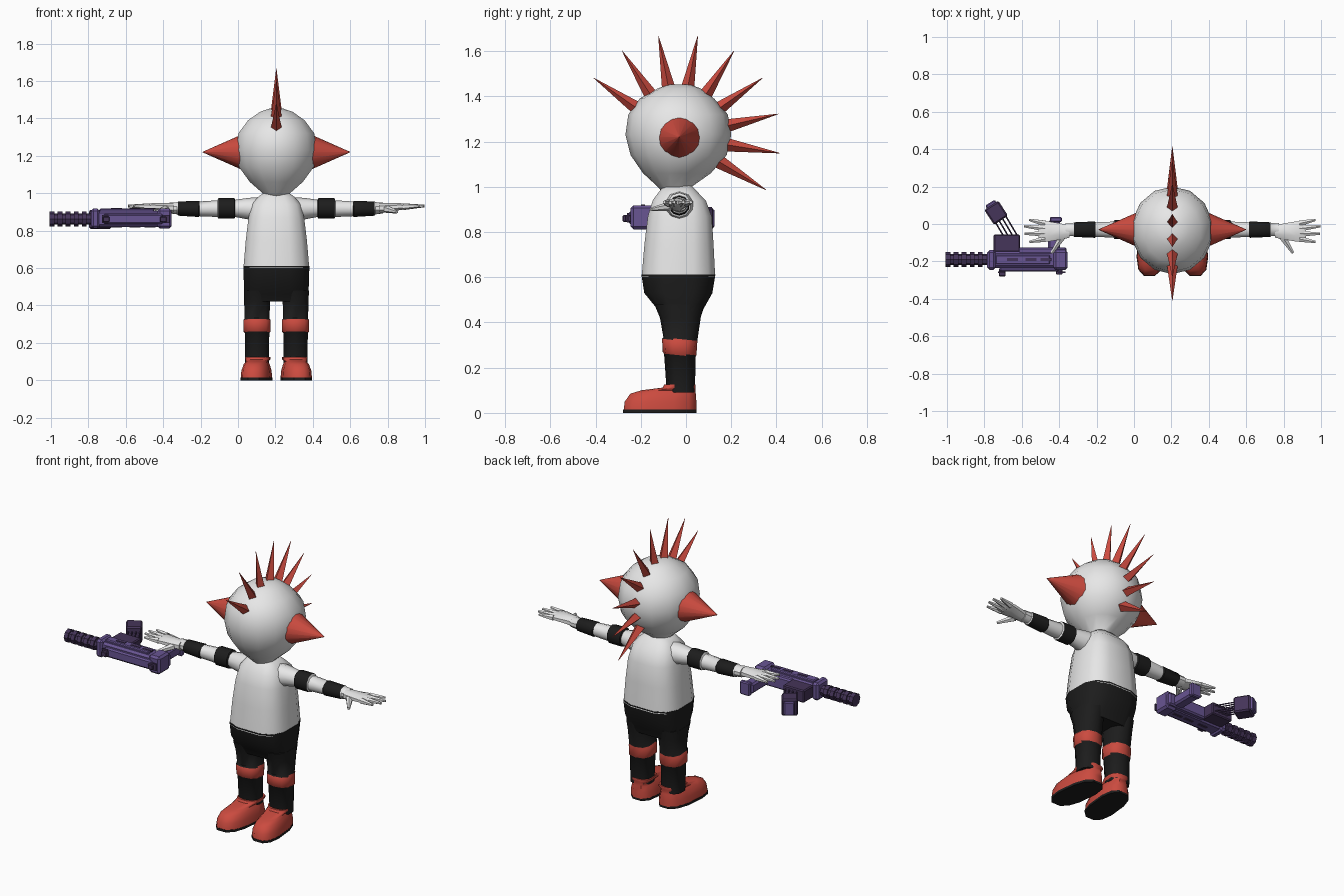
import bpy, bmesh
from math import sin, cos, tau, radians
from mathutils import Vector, Matrix

if "Cube" in bpy.data.objects:
    bpy.data.objects.remove(bpy.data.objects["Cube"], do_unlink=True)

CX = 0.205  # body centre line


def material(name, rgb):
    m = bpy.data.materials.new(name)
    m.use_nodes = True
    m.diffuse_color = (*rgb, 1)
    bsdf = next(n for n in m.node_tree.nodes if n.type == 'BSDF_PRINCIPLED')
    bsdf.inputs["Base Color"].default_value = (*rgb, 1)
    bsdf.inputs["Roughness"].default_value = 0.8
    return m


WHITE = material("white", (0.8, 0.8, 0.8))
RED = material("red", (0.6, 0.07, 0.05))
BLACK = material("black", (0.012, 0.012, 0.012))
PURPLE = material("purple", (0.14, 0.09, 0.29))
DARK = material("dark purple", (0.06, 0.035, 0.1))


def finish(name, bm, mats, smooth=40, rule=None):
    bmesh.ops.recalc_face_normals(bm, faces=bm.faces)
    if rule:
        for f in bm.faces:
            f.material_index = rule(f.calc_center_median())
    me = bpy.data.meshes.new(name)
    bm.to_mesh(me)
    bm.free()
    for m in mats:
        me.materials.append(m)
    ob = bpy.data.objects.new(name, me)
    bpy.context.collection.objects.link(ob)
    if smooth:
        bpy.ops.object.select_all(action='DESELECT')
        ob.select_set(True)
        bpy.context.view_layer.objects.active = ob
        bpy.ops.object.shade_smooth_by_angle(angle=radians(smooth))
    return ob


def loft(name, rings, place, mats, n=12, power=1.0, smooth=40, rule=None):
    """Rings are (position, half width, low, high); place maps (t, a, b) to space."""
    bm = bmesh.new()
    loops = []
    for t, half, lo, hi in rings:
        loop = []
        for i in range(n):
            c, s = cos(tau * (i + .5) / n), sin(tau * (i + .5) / n)
            a = half * abs(c) ** power * (1 if c > 0 else -1)
            b = (lo + hi) / 2 + (hi - lo) / 2 * abs(s) ** power * (1 if s > 0 else -1)
            loop.append(bm.verts.new(place(t, a, b)))
        loops.append(loop)
    for p, q in zip(loops, loops[1:]):
        for i in range(n):
            bm.faces.new((p[i], p[(i + 1) % n], q[(i + 1) % n], q[i]))
    bm.faces.new(loops[0])
    bm.faces.new(loops[-1])
    return finish(name, bm, mats, smooth, rule)


def taper(name, p, q, r1, r2, mat, sides=8, smooth=40):
    p, q = Vector(p), Vector(q)
    d = q - p
    bm = bmesh.new()
    bmesh.ops.create_cone(bm, cap_ends=True, segments=sides, radius1=r1, radius2=r2, depth=d.length,
                          matrix=Matrix.Translation((p + q) / 2) @ d.to_track_quat('Z', 'Y').to_matrix().to_4x4())
    return finish(name, bm, [mat], smooth)


def box(name, lo, hi, mat, bevel=0.008, turn=0):
    lo, hi = Vector(lo), Vector(hi)
    bm = bmesh.new()
    bmesh.ops.create_cube(bm, size=1, matrix=Matrix.Translation((lo + hi) / 2)
                          @ Matrix.Rotation(radians(turn), 4, 'Z') @ Matrix.Diagonal((*(hi - lo), 1)))
    if bevel:
        bmesh.ops.bevel(bm, geom=bm.edges[:], offset=bevel, segments=1, affect='EDGES')
    return finish(name, bm, [mat], 0)


def upright(cx):
    return lambda t, a, b: (cx + a, b, t)


# Head, torso and hips
loft("head", [(.97, .06, -.1, .03), (1.0, .075, -.125, .025), (1.06, .145, -.19, .11),
              (1.14, .205, -.245, .18), (1.23, .22, -.268, .2), (1.32, .208, -.255, .185),
              (1.39, .155, -.205, .125), (1.435, .09, -.125, .065), (1.452, .04, -.08, .02)],
     upright(CX), [WHITE], n=14, smooth=60)
loft("torso", [(.6, .18, -.2, .133), (.75, .167, -.187, .125), (.87, .152, -.172, .117),
               (.94, .135, -.15, .09), (.98, .1, -.12, .05), (1.005, .065, -.1, .025)],
     upright(CX), [WHITE], power=.65, smooth=60)
loft("hips", [(.42, .168, -.11, .065), (.46, .176, -.13, .08), (.53, .178, -.188, .12),
              (.612, .181, -.201, .134)], upright(CX), [BLACK], power=.65, smooth=60)

# Spiked crest along the middle of the head
for i in range(9):
    a = radians(145 - 22 * i)
    d = Vector((0, cos(a), sin(a)))
    c = Vector((CX, -.035, 1.22))
    taper("crest_spike", c + d * .2, c + d * .455, .032, .001, RED, 4, 0)

for s, side in ((1, "left"), (-1, "right")):
    # Ear cone
    taper(side + "_ear", (CX + s * .16, -.03, 1.22), (CX + s * .395, -.03, 1.22), .105, .001, RED, 16)

    # Leg with a red knee band
    loft(side + "_leg", [(.09, .066, -.085, .04), (.255, .068, -.097, .042), (.262, .075, -.103, .046),
                         (.32, .075, -.106, .05), (.327, .069, -.1, .05), (.42, .072, -.115, .065),
                         (.48, .074, -.14, .08)],
         lambda t, a, b: (CX + s * .103 + a, b, t + (.1 * (b + .03) * -1 if .2 < t < .4 else 0)),
         [BLACK, RED], n=10, power=.8, smooth=50, rule=lambda c: int(.258 < c.z < .324))

    # Shoe and sole, toes turned slightly outward
    def foot(t, a, b):
        return (CX + s * (.103 - .1 * b) + a - s * .008, b, t)
    loft(side + "_shoe", [(.012, .08, -.28, .05), (.05, .077, -.275, .05), (.085, .066, -.25, .047),
                          (.1, .056, -.2, .045), (.112, .066, -.105, .045), (.125, .066, -.098, .043)],
         foot, [RED], power=.75, smooth=50)
    loft(side + "_sole", [(0, .081, -.282, .05), (.014, .081, -.282, .05)],
         foot, [BLACK], power=.75)

    # Arm with two black bands
    def arm(t, a, b):
        return (CX + s * t, -.03 + a, .92 + b)
    loft(side + "_arm", [(.08, .075, -.08, .06), (.15, .06, -.06, .055), (.22, .046, -.047, .045),
                         (.225, .053, -.056, .054), (.31, .053, -.056, .054), (.315, .045, -.047, .042),
                         (.41, .041, -.043, .036), (.415, .046, -.047, .039), (.525, .041, -.04, .036),
                         (.53, .036, -.033, .032), (.57, .036, -.028, .03)],
         arm, [WHITE, BLACK], n=10,
         rule=lambda c: int(.222 < s * (c.x - CX) < .312 or .412 < s * (c.x - CX) < .527))

    # Flat spread hand
    loft(side + "_palm", [(.55, .036, -.03, .03), (.6, .047, -.022, .03), (.66, .058, -.012, .029),
                          (.7, .056, -.006, .023), (.715, .045, 0, .018)],
         lambda t, a, b: (CX + s * t, -.04 + a, .92 + b), [WHITE], n=8)
    for name, y0, x1, y1 in (("little", .003, .765, .022), ("ring", -.024, .792, -.012),
                             ("middle", -.052, .79, -.052), ("index", -.08, .765, -.096)):
        taper(side + "_" + name + "_finger", (CX + s * .68, y0, .928), (CX + s * x1, y1, .932),
              .018, .007, WHITE, 6)
    taper(side + "_thumb", (CX + s * .59, -.07, .915), (CX + s * .645, -.155, .9), .021, .008, WHITE, 6)

# Blaster body
box("blaster_body", (-.78, -.235, .82), (-.38, -.145, .905), PURPLE, .012)
box("blaster_top_rail", (-.72, -.255, .835), (-.4, -.225, .89), PURPLE)
box("blaster_side_block", (-.62, -.16, .825), (-.36, -.125, .9), PURPLE)
box("blaster_rear", (-.43, -.245, .812), (-.355, -.14, .918), PURPLE, .012)
box("blaster_collar", (-.785, -.245, .812), (-.74, -.14, .918), PURPLE, .012)
box("blaster_ridge", (-.74, -.215, .9), (-.45, -.165, .918), PURPLE, .005)
for x in (-.71, -.385):
    box("front_vent", (x - .018, -.261, .842), (x + .018, -.253, .884), DARK, 0)
for x in (-.65, -.55, -.47):
    box("upper_slot", (x - .03, -.198, .915), (x + .03, -.182, .921), DARK, 0)
    box("lower_slot", (x - .03, -.198, .816), (x + .03, -.182, .824), DARK, 0)
for x, y in ((-.705, -.28), (-.4, -.27)):
    box("sight", (x - .018, y, .845), (x + .018, -.24, .875), DARK, .004)

# Ribbed barrel
taper("barrel", (-.77, -.19, .862), (-1, -.19, .862), .03, .03, DARK, 8, 0)
for i in range(5):
    x = -.81 - .043 * i
    taper("barrel_ring", (x, -.19, .862), (x - .025, -.19, .862), .039, .039, DARK, 8, 0)

# Magazine, linking rods, canister and grip
box("magazine", (-.75, -.15, .825), (-.61, -.055, .9), DARK, .006)
for i in range(4):
    for z in (.845, .88):
        taper("link_rod", (-.7 + .025 * i, -.06, z), (-.765 + .025 * i, .05, z), .004, .004, DARK, 4, 0)
box("canister", (-.782, .012, .81), (-.692, .108, .91), DARK, .008, 33)
box("canister_cap", (-.787, .068, .82), (-.727, .118, .9), PURPLE, .006, 33)
box("grip", (-.46, -.14, .83), (-.395, .02, .89), PURPLE, .01)
box("grip_end", (-.45, .01, .82), (-.385, .038, .9), PURPLE, .006)
